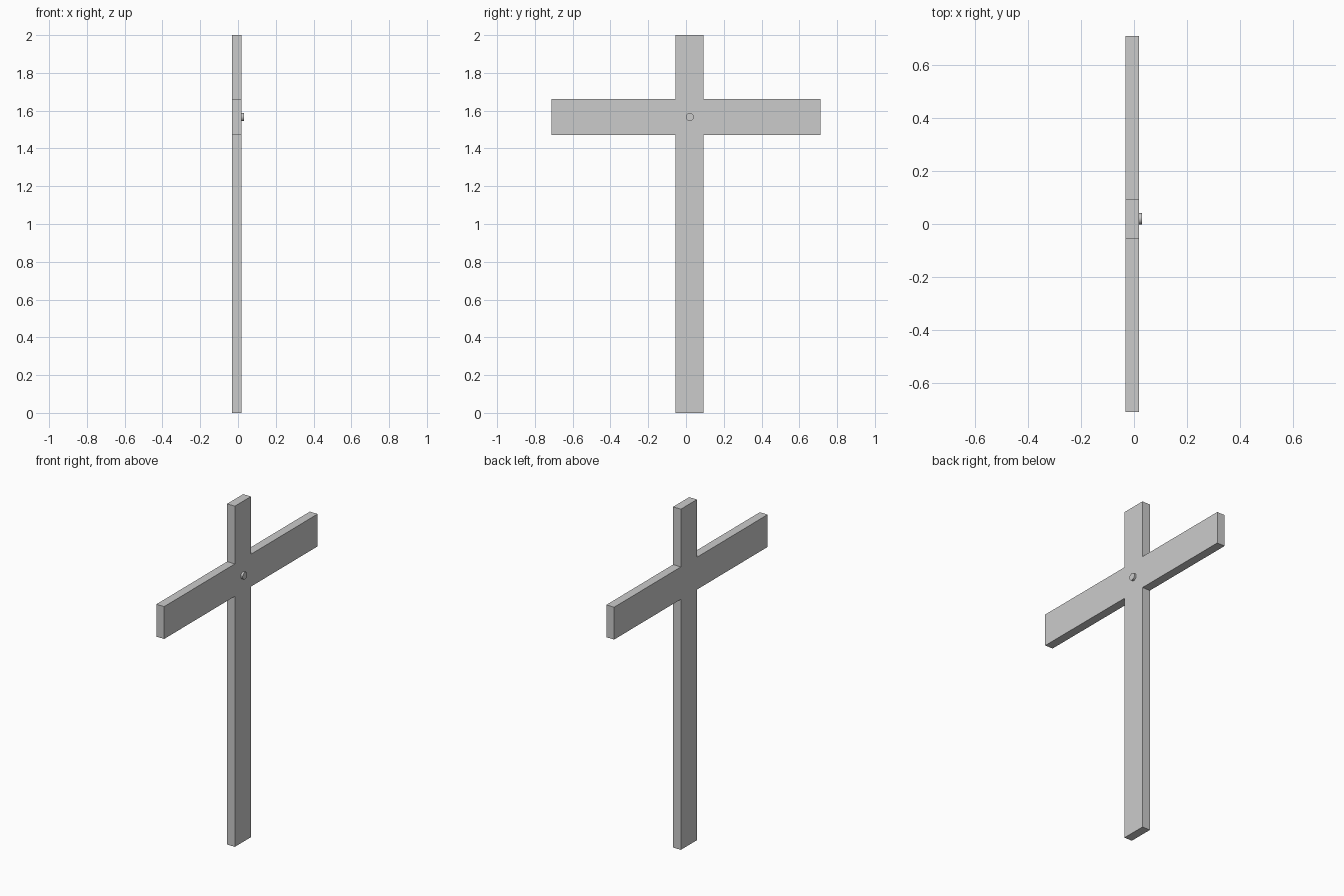
import bpy
import bmesh
from math import pi
from mathutils import Matrix

if "Cube" in bpy.data.objects:
    bpy.data.objects.remove(bpy.data.objects["Cube"], do_unlink=True)

GREY = (0.6, 0.6, 0.6, 1.0)
grey = bpy.data.materials.new("light_grey")
grey.use_nodes = True
grey.diffuse_color = GREY
grey.node_tree.nodes["Principled BSDF"].inputs["Base Color"].default_value = GREY

BACK, FACE, PEG_END = -0.032, 0.019, 0.031
POST = (-0.056, 0.093)       # post sides in y
ARM = (-0.712, 0.712)        # arm ends in y
BEAM = (1.471, 1.661)        # arm underside and top in z


def add_object(name, bm):
    bmesh.ops.recalc_face_normals(bm, faces=bm.faces)
    mesh = bpy.data.meshes.new(name)
    bm.to_mesh(mesh)
    bm.free()
    mesh.materials.append(grey)
    obj = bpy.data.objects.new(name, mesh)
    bpy.context.collection.objects.link(obj)
    return obj


# Cross: one outline, extruded through its thickness
outline = [(POST[0], 0), (POST[1], 0),
           (POST[1], BEAM[0]), (ARM[1], BEAM[0]), (ARM[1], BEAM[1]), (POST[1], BEAM[1]),
           (POST[1], 2), (POST[0], 2),
           (POST[0], BEAM[1]), (ARM[0], BEAM[1]), (ARM[0], BEAM[0]), (POST[0], BEAM[0])]
bm = bmesh.new()
face = bm.faces.new([bm.verts.new((BACK, y, z)) for y, z in outline])
extruded = bmesh.ops.extrude_face_region(bm, geom=[face])["geom"]
bmesh.ops.translate(bm, vec=(FACE - BACK, 0, 0),
                    verts=[v for v in extruded if isinstance(v, bmesh.types.BMVert)])
add_object("cross", bm)

# Peg: short round stud on the crossing
bm = bmesh.new()
start = FACE - 0.005
place = Matrix.Translation(((start + PEG_END) / 2, 0.02, 1.566)) @ Matrix.Rotation(pi / 2, 4, "Y")
bmesh.ops.create_cone(bm, cap_ends=True, segments=24, radius1=0.021, radius2=0.021,
                      depth=PEG_END - start, matrix=place)
peg = add_object("peg", bm)
bpy.ops.object.select_all(action="DESELECT")
peg.select_set(True)
bpy.context.view_layer.objects.active = peg
bpy.ops.object.shade_smooth_by_angle()
